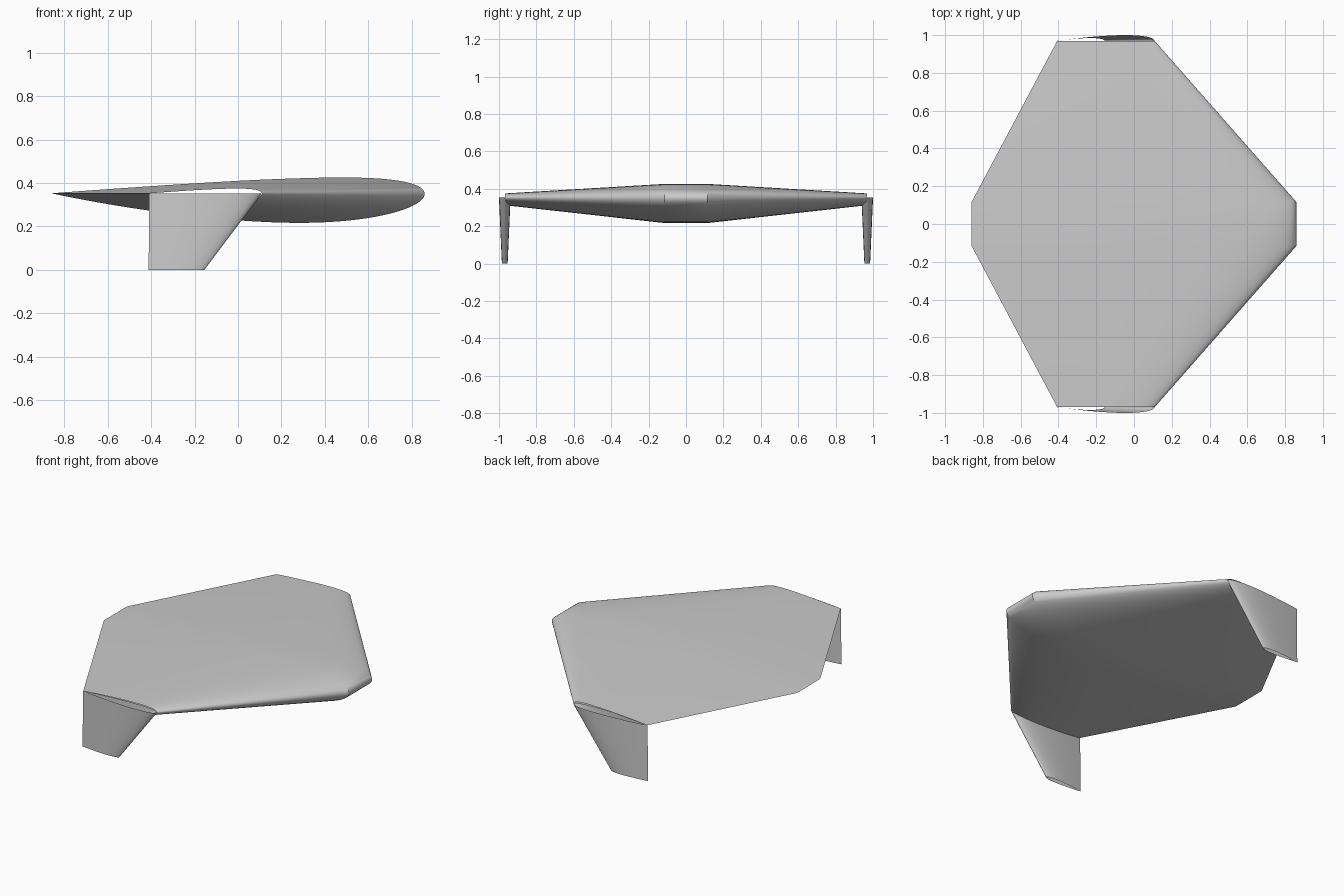
import bpy
import bmesh
import math
from mathutils import Vector

cube = bpy.data.objects.get("Cube")
if cube:
    bpy.data.objects.remove(cube, do_unlink=True)

GREY = (0.6, 0.6, 0.6, 1.0)
grey = bpy.data.materials.new("light grey")
grey.diffuse_color = GREY
grey.use_nodes = True
grey.node_tree.nodes["Principled BSDF"].inputs["Base Color"].default_value = GREY

STEPS = 50          # points along each side of an airfoil
CHORD_Z = 0.353     # height of the wing's chord plane
TIP_Y = 0.969       # half span of the wing


def airfoil(camber, thickness=0.12, peak=0.4):
    """Closed loop of (distance from nose, offset) for a unit chord."""
    upper, lower = [], []
    for i in range(STEPS + 1):
        t = (1 - math.cos(math.pi * i / STEPS)) / 2
        half = 5 * thickness * (0.2969 * math.sqrt(t) - 0.126 * t
                                - 0.3516 * t**2 + 0.2843 * t**3 - 0.1036 * t**4)
        if t < peak:
            line = camber / peak**2 * (2 * peak * t - t * t)
            slope = 2 * camber / peak**2 * (peak - t)
        else:
            line = camber / (1 - peak)**2 * (1 - 2 * peak + 2 * peak * t - t * t)
            slope = 2 * camber / (1 - peak)**2 * (peak - t)
        a = math.atan(slope)
        upper.append((t - half * math.sin(a), line + half * math.cos(a)))
        lower.append((t + half * math.sin(a), line - half * math.cos(a)))
    return upper[::-1] + lower[1:-1]


def loft(name, profile, stations, thick_axis):
    """Open-ended skin through stations of (nose point, tail x)."""
    bm = bmesh.new()
    rings = []
    for nose, tail_x in stations:
        chord = nose[0] - tail_x
        rings.append([bm.verts.new(Vector(nose) + Vector((-t * chord, 0, 0))
                                   + thick_axis * (h * chord))
                      for t, h in profile])
    for a, b in zip(rings, rings[1:]):
        for i in range(len(a)):
            j = (i + 1) % len(a)
            bm.faces.new((a[i], a[j], b[j], b[i]))
    bmesh.ops.recalc_face_normals(bm, faces=bm.faces)
    mesh = bpy.data.meshes.new(name)
    bm.to_mesh(mesh)
    bm.free()
    mesh.materials.append(grey)
    obj = bpy.data.objects.new(name, mesh)
    bpy.context.collection.objects.link(obj)
    bpy.ops.object.select_all(action='DESELECT')
    obj.select_set(True)
    bpy.context.view_layer.objects.active = obj
    bpy.ops.object.shade_smooth_by_angle(angle=math.radians(30))
    return obj


# Wing: straight centre panel with two tapered outer panels, belly-heavy section
centre, tip = (0.86, -0.86), (0.11, -0.407)
wing_stations = [((nose, y, CHORD_Z), tail) for y, (nose, tail) in
                 ((-TIP_Y, tip), (-0.116, centre), (0.116, centre), (TIP_Y, tip))]
loft("wing", airfoil(-0.02), wing_stations, Vector((0, 0, 1)))

# Hanging tip fins: symmetric section, swept leading edge, open ends
for name, side in (("front_fin", -1), ("back_fin", 1)):
    y = side * TIP_Y
    loft(name, airfoil(0.0), [((0.11, y, CHORD_Z), -0.409), ((-0.155, y, 0), -0.412)],
         Vector((0, side, 0)))
